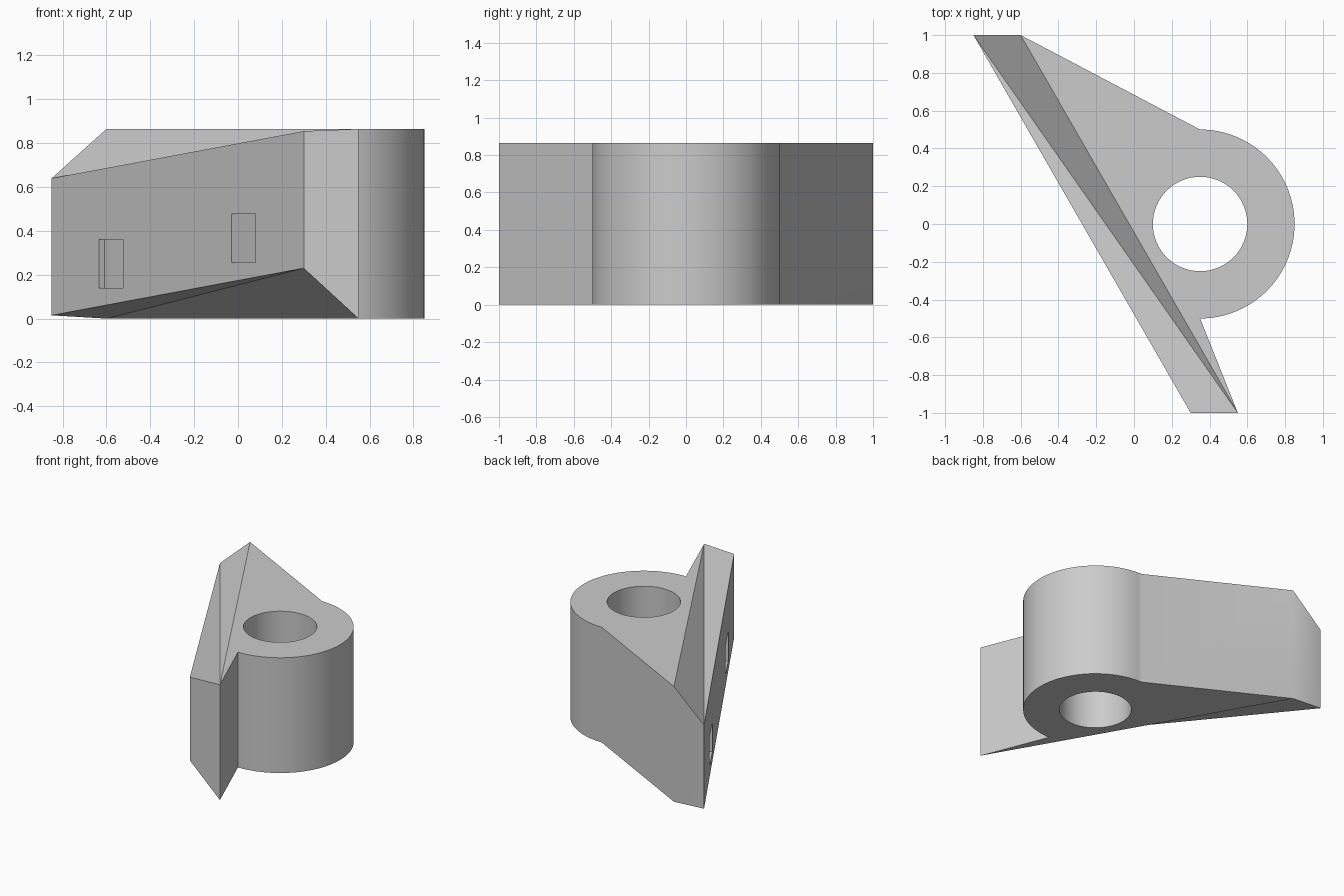
import bpy, bmesh
from math import sin, cos, pi, atan2, radians
from mathutils import Vector, Matrix

default = bpy.data.objects.get("Cube")
if default:
    bpy.data.objects.remove(default, do_unlink=True)

H = 0.865                     # height of the block
CX, R, BORE = 0.35, 0.5, 0.25  # boss centre, boss radius, bore radius
STEPS = 48

grey = bpy.data.materials.new("plain grey")
grey.use_nodes = True
grey.diffuse_color = (0.6, 0.6, 0.6, 1)
grey.node_tree.nodes["Principled BSDF"].inputs["Base Color"].default_value = (0.6, 0.6, 0.6, 1)


def make_object(name, bm):
    bmesh.ops.recalc_face_normals(bm, faces=bm.faces)
    mesh = bpy.data.meshes.new(name)
    bm.to_mesh(mesh)
    bm.free()
    mesh.materials.append(grey)
    obj = bpy.data.objects.new(name, mesh)
    bpy.context.collection.objects.link(obj)
    return obj


def cut(target, cutter):
    cutter.hide_render = True
    mod = target.modifiers.new("cut", "BOOLEAN")
    mod.operation = "DIFFERENCE"
    mod.solver = "EXACT"
    mod.object = cutter
    bpy.context.view_layer.objects.active = target
    bpy.ops.object.modifier_apply(modifier=mod.name)
    bpy.data.objects.remove(cutter, do_unlink=True)


# Block: flat wedge with a rounded boss, plus a twisted slanting front plate
bm = bmesh.new()
arc = [(CX + R * sin(pi * i / STEPS), R * cos(pi * i / STEPS)) for i in range(STEPS + 1)]
outline = [(-0.6, 1)] + arc + [(0.55, -1)]
top = [bm.verts.new((x, y, H)) for x, y in outline]
low = [bm.verts.new((x, y, 0)) for x, y in outline]
far_low, far_top = (bm.verts.new((-0.85, 1, z)) for z in (0.015, 0.64))
near_low, near_top = (bm.verts.new((0.3, -1, z)) for z in (0.23, 0.855))

bm.faces.new(top)
bm.faces.new(low[::-1])
for i in range(len(outline) - 1):
    bm.faces.new((top[i], low[i], low[i + 1], top[i + 1]))
for face in (
    (top[0], top[-1], far_top), (far_top, top[-1], near_top),   # upper slopes
    (low[0], far_low, near_low), (low[0], near_low, low[-1]),   # lower slopes
    (top[0], far_top, far_low, low[0]),                         # back end
    (top[-1], low[-1], near_low, near_top),                     # front end
    (far_top, near_top, near_low, far_low),                     # slanting face
):
    bm.faces.new(face)
block = make_object("bracket_block", bm)

# Round bore through the boss
bm = bmesh.new()
bmesh.ops.create_cone(bm, cap_ends=True, segments=64, radius1=BORE, radius2=BORE,
                      depth=2, matrix=Matrix.Translation((CX, 0, H / 2)))
cut(block, make_object("bore_cutter", bm))

# Two square pockets in the slanting face: one shallow, one deep
along = Vector((1.15, -2, 0)).normalized()
inward = Vector((-along.y, along.x, 0))
turn = Matrix.Rotation(atan2(along.y, along.x), 4, "Z")
for x, z, depth in ((-0.58, 0.25, 0.03), (0.025, 0.367, 0.22)):
    mouth = Vector((x, 1 - (x + 0.85) * 2 / 1.15, z))
    centre = mouth + inward * (depth - 0.1) / 2
    bm = bmesh.new()
    bmesh.ops.create_cube(bm, size=1, matrix=Matrix.Translation(centre) @ turn
                          @ Matrix.Diagonal((0.22, depth + 0.1, 0.22, 1)))
    cut(block, make_object("pocket_cutter", bm))

# Smooth round walls, sharp edges
bpy.ops.object.select_all(action="DESELECT")
block.select_set(True)
bpy.context.view_layer.objects.active = block
bpy.ops.object.shade_smooth_by_angle(angle=radians(30))
